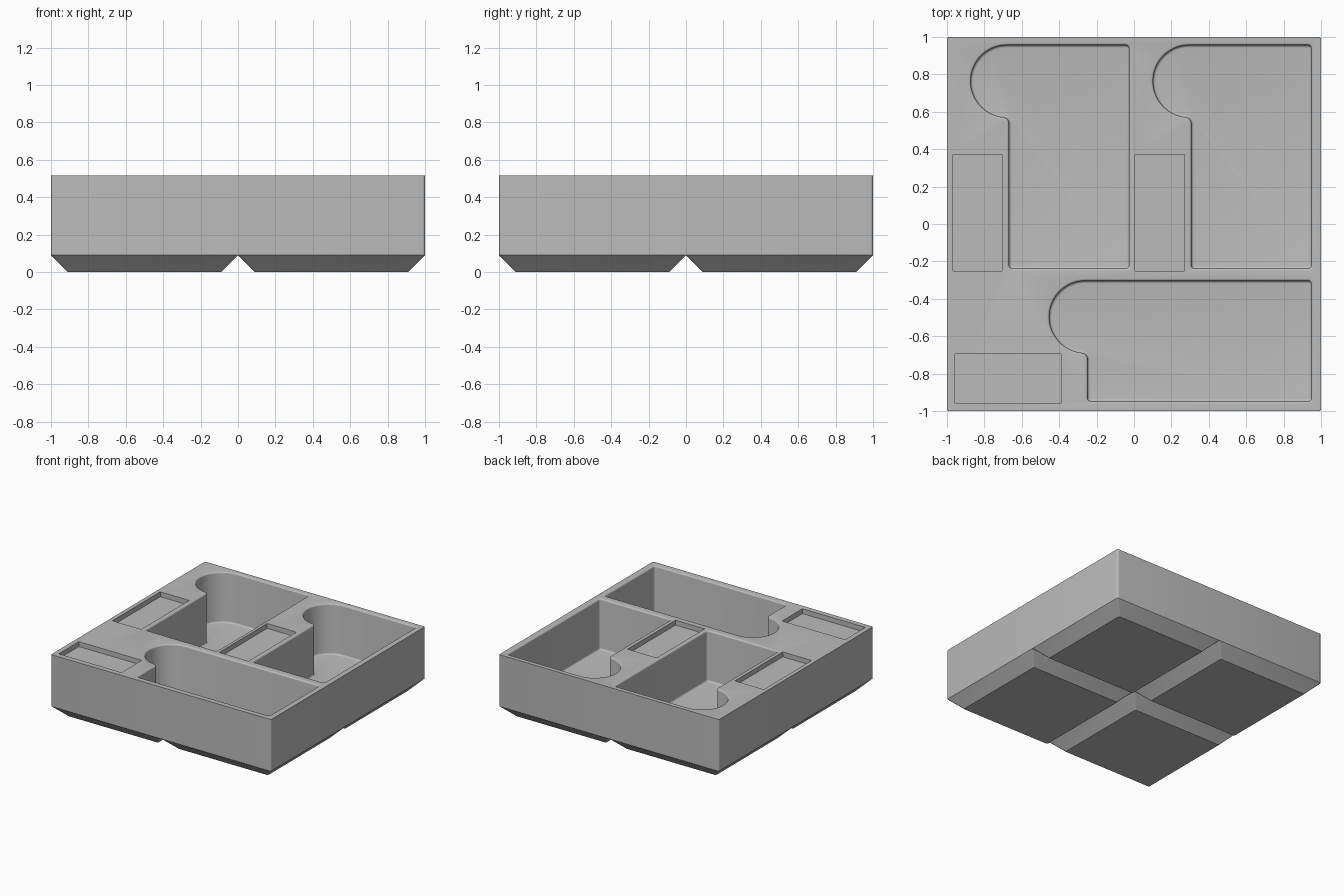
import bpy, bmesh
from math import sin, cos, pi, radians

cube = bpy.data.objects.get("Cube")
if cube:
    bpy.data.objects.remove(cube, do_unlink=True)

TOP, BASE, FLOOR = 0.515, 0.09, 0.10
RIM, FILLET = 0.012, 0.014

grey = bpy.data.materials.new("plain_grey")
grey.use_nodes = True
grey.diffuse_color = (0.5, 0.5, 0.5, 1)
grey.node_tree.nodes["Principled BSDF"].inputs["Base Color"].default_value = (0.5, 0.5, 0.5, 1)


def make_object(name, bm):
    bmesh.ops.recalc_face_normals(bm, faces=bm.faces)
    mesh = bpy.data.meshes.new(name)
    bm.to_mesh(mesh)
    bm.free()
    mesh.materials.append(grey)
    obj = bpy.data.objects.new(name, mesh)
    bpy.context.collection.objects.link(obj)
    return obj


def arc(cx, cy, r, start, end, n):
    angles = [radians(start + (end - start) * i / n) for i in range(n + 1)]
    return [(cx + r * cos(a), cy + r * sin(a)) for a in angles]


def rounded_rect(x0, x1, y0, y1, c, n=5):
    return (arc(x0 + c, y0 + c, c, 180, 270, n) + arc(x1 - c, y0 + c, c, 270, 360, n)
            + arc(x1 - c, y1 - c, c, 0, 90, n) + arc(x0 + c, y1 - c, c, 90, 180, n))


def pocket_outline(x0, x1, y0, y1, inset):
    """Rectangle with a round finger bay at its back left, shrunk by inset."""
    r, c, q = 0.205, 0.03, 0.02
    k = c - inset
    return (arc(x0 + c, y0 + c, k, 180, 270, 5) + arc(x1 - c, y0 + c, k, 270, 360, 5)
            + arc(x1 - c, y1 - c, k, 0, 90, 5)
            + arc(x0, y1 - r, r - inset, 90, 264, 32)
            + arc(x0 - q, y1 - 2 * r - q, q + inset, 84, 0, 5))


def loft(name, layers):
    """Solid through equal-length outlines, each given with its height."""
    bm = bmesh.new()
    rings = [[bm.verts.new((x, y, z)) for x, y in pts] for z, pts in layers]
    n = len(rings[0])
    for a, b in zip(rings, rings[1:]):
        for i in range(n):
            j = (i + 1) % n
            bm.faces.new((a[i], a[j], b[j], b[i]))
    bm.faces.new(rings[0])
    bm.faces.new(rings[-1])
    return make_object(name, bm)


# Tray block
body = loft("tray_body", [(z, rounded_rect(-1, 1, -1, 1, 0.014)) for z in (BASE, TOP)])

# Deep pockets with rounded rims and rounded floors
steps = [i / 5 * pi / 2 for i in range(6)]
levels = [(TOP + 0.05, 0)]
levels += [(TOP - RIM + RIM * cos(t), RIM * sin(t)) for t in steps]
levels += [(FLOOR + FILLET * (1 - sin(t)), RIM + FILLET * (1 - cos(t))) for t in steps]
pockets = [(-0.68, -0.015, -0.25, 0.968), (0.295, 0.96, -0.25, 0.968),
           (-0.26, 0.96, -0.96, -0.292)]
cutters = [loft("pocket_cutter", [(z, pocket_outline(*p, d)) for z, d in levels])
           for p in pockets]

# Shallow label recesses
recesses = [(-0.967, -0.705, -0.25, 0.372), (0.005, 0.27, -0.25, 0.372),
            (-0.96, -0.388, -0.957, -0.695)]
for x0, x1, y0, y1 in recesses:
    square = [(x0, y0), (x1, y0), (x1, y1), (x0, y1)]
    cutters.append(loft("recess_cutter", [(TOP - 0.04, square), (TOP + 0.05, square)]))

for cutter in cutters:
    cutter.hide_render = True
    mod = body.modifiers.new("cut", 'BOOLEAN')
    mod.operation, mod.solver, mod.object = 'DIFFERENCE', 'EXACT', cutter
bpy.context.view_layer.update()
graph = bpy.context.evaluated_depsgraph_get()
cut_mesh = bpy.data.meshes.new_from_object(body.evaluated_get(graph))
body.modifiers.clear()
body.data = cut_mesh
for cutter in cutters:
    bpy.data.objects.remove(cutter, do_unlink=True)

# Four tapered feet
parts = [body]
for side, sx in (("left", 0), ("right", -1)):
    for end, sy in (("front", -1), ("back", 0)):
        layers = [(z, rounded_rect(sx + d, sx + 1 - d, sy + d, sy + 1 - d, 0.012))
                  for z, d in ((0, BASE), (BASE, 0))]
        parts.append(loft(f"{end}_{side}_foot", layers))

# Smooth rounds, sharp edges
for obj in parts:
    bpy.ops.object.select_all(action='DESELECT')
    obj.select_set(True)
    bpy.context.view_layer.objects.active = obj
    bpy.ops.object.shade_smooth_by_angle(angle=radians(30))
